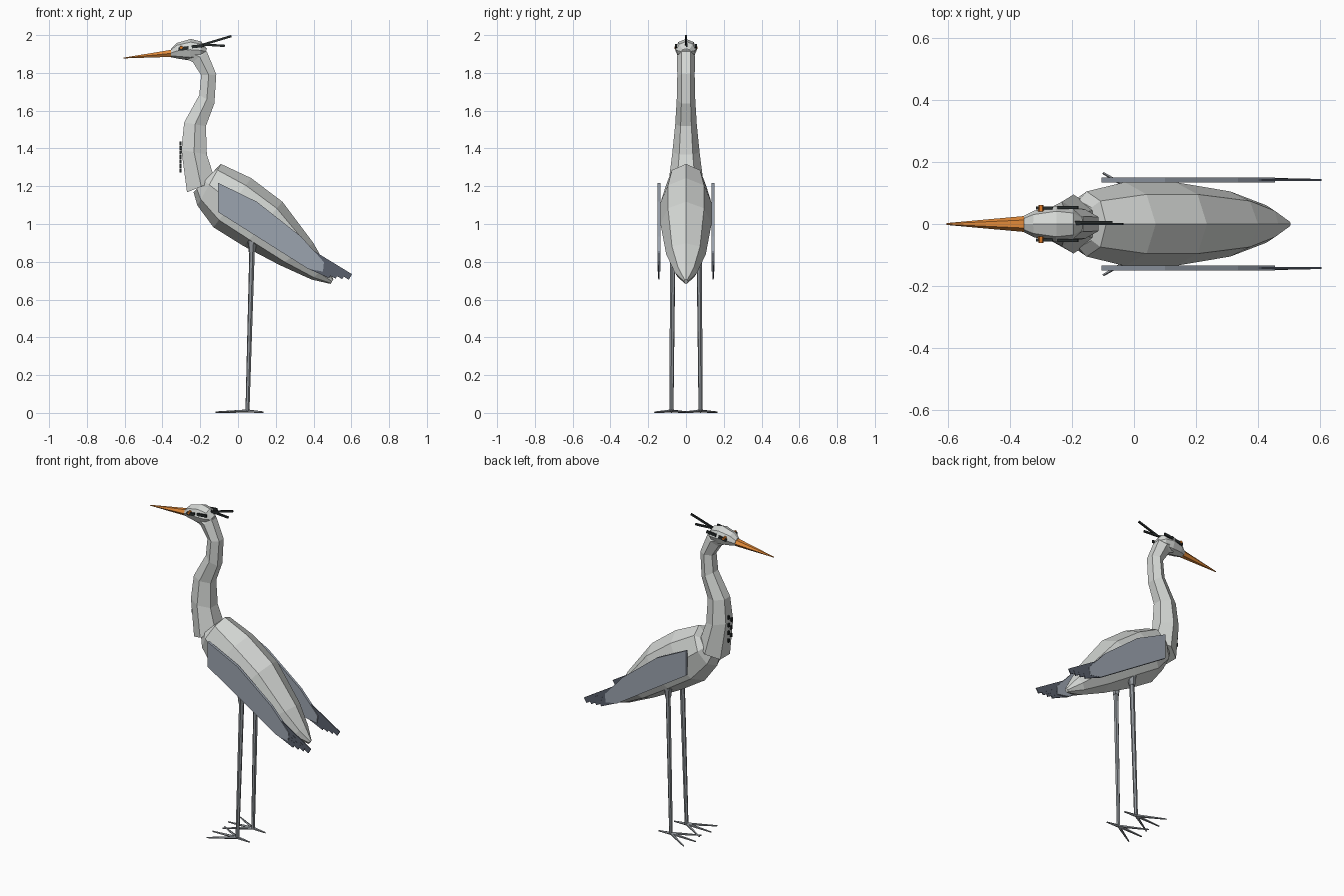
import bpy, bmesh, math
from mathutils import Vector

cube = bpy.data.objects.get("Cube")
if cube:
    bpy.data.objects.remove(cube, do_unlink=True)


def material(name, r, g, b):
    m = bpy.data.materials.new(name)
    m.use_nodes = True
    m.diffuse_color = (r, g, b, 1)
    m.node_tree.nodes["Principled BSDF"].inputs["Base Color"].default_value = (r, g, b, 1)
    return m


PALE = material("pale_grey", .66, .68, .66)
WING = material("blue_grey", .33, .37, .43)
SLATE = material("dark_slate", .10, .115, .15)
LEG = material("leg_grey", .28, .30, .32)
BEAK = material("beak_orange", .75, .25, .04)
EYE = material("eye_orange", .75, .20, .02)
BLACK = material("black", .02, .025, .025)


def finish(name, bm, mat):
    bmesh.ops.recalc_face_normals(bm, faces=bm.faces)
    mesh = bpy.data.meshes.new(name)
    bm.to_mesh(mesh)
    bm.free()
    mesh.materials.append(mat)
    obj = bpy.data.objects.new(name, mesh)
    bpy.context.collection.objects.link(obj)
    return obj


def skin(name, loops, mat):
    """Bridge equal-sized loops of points and cap both ends."""
    bm = bmesh.new()
    rings = [[bm.verts.new(p) for p in loop] for loop in loops]
    n = len(rings[0])
    for a, b in zip(rings, rings[1:]):
        for i in range(n):
            j = (i + 1) % n
            bm.faces.new((a[i], a[j], b[j], b[i]))
    bm.faces.new(rings[0])
    bm.faces.new(rings[-1][::-1])
    return finish(name, bm, mat)


def loft(name, sections, sides, mat, turn=0.0):
    """Each section is (x, z) of one edge, (x, z) of the other, half width."""
    angles = [turn + math.tau * i / sides for i in range(sides)]
    fit_u = max(abs(math.cos(a)) for a in angles)
    fit_y = max(abs(math.sin(a)) for a in angles)
    loops = []
    for tx, tz, bx, bz, w in sections:
        c = Vector((tx + bx, 0, tz + bz)) / 2
        u = Vector((tx - bx, 0, tz - bz)) / (2 * fit_u)
        loops.append([c + u * math.cos(a) + Vector((0, w * math.sin(a) / fit_y, 0))
                      for a in angles])
    return skin(name, loops, mat)


def plate(name, outline, y, thick, mat):
    return skin(name, [[(x, y + s * thick / 2, z) for x, z in outline] for s in (-1, 1)], mat)


def rod(name, p, q, r1, r2, mat, sides=6):
    p, q = Vector(p), Vector(q)
    rot = (q - p).to_track_quat('Z', 'Y')
    ring = [Vector((math.cos(math.tau * i / sides), math.sin(math.tau * i / sides), 0))
            for i in range(sides)]
    return skin(name, [[c + rot @ (v * r) for v in ring] for c, r in ((p, r1), (q, r2))], mat)


def bar(name, a, b, width, y, thick, mat):
    """Thin upright blade running from a to b in the side plane."""
    a, b = Vector(a), Vector(b)
    n = (b - a).orthogonal().normalized() * width / 2
    return plate(name, [a + n, b + n, b - n, a - n], y, thick, mat)


# Body, with a ridge along the back
loft("body", [
    (-.12, 1.29, -.235, 1.17, .075),
    (-.09, 1.32, -.215, 1.10, .105),
    (.07, 1.245, -.13, .985, .135),
    (.235, 1.12, .03, .885, .135),
    (.40, .90, .22, .785, .105),
    (.465, .785, .39, .708, .06),
    (.505, .71, .49, .685, .01)], 8, PALE)

# S-shaped neck
loft("neck", [
    (-.27, 1.17, -.12, 1.23, .095),
    (-.30, 1.395, -.165, 1.37, .072),
    (-.285, 1.54, -.17, 1.52, .057),
    (-.205, 1.685, -.125, 1.64, .049),
    (-.195, 1.79, -.115, 1.795, .046),
    (-.24, 1.86, -.165, 1.915, .048),
    (-.28, 1.88, -.25, 1.95, .04)], 6, PALE, math.pi / 6)

# Head and beak
loft("head", [
    (-.355, 1.93, -.355, 1.885, .026),
    (-.325, 1.96, -.32, 1.878, .043),
    (-.25, 1.982, -.255, 1.868, .058),
    (-.195, 1.968, -.20, 1.875, .05),
    (-.165, 1.93, -.175, 1.90, .025)], 8, PALE)
loft("beak", [
    (-.35, 1.925, -.35, 1.887, .026),
    (-.605, 1.883, -.605, 1.879, .003)], 6, BEAK, math.pi / 6)

# Crest plumes
bar("crest_upper", (-.215, 1.943), (-.035, 1.997), .012, 0, .008, BLACK)
bar("crest_lower", (-.23, 1.955), (-.07, 1.945), .012, .005, .008, BLACK)

# Dark flecks down the front of the neck
for i in range(7):
    z = 1.285 + i * .024
    bar("neck_fleck", (-.304, z - .011), (-.304, z + .011), .009,
        .014 * (-1) ** i, .012, BLACK)

for side, s in (("left", 1), ("right", -1)):
    # Face markings and eyes
    bar(side + "_brow_front", (-.315, 1.928), (-.262, 1.935), .018, s * .052, .009, BLACK)
    bar(side + "_brow_back", (-.245, 1.94), (-.18, 1.947), .016, s * .053, .009, BLACK)
    rod(side + "_eye", (-.30, s * .04, 1.936), (-.30, s * .061, 1.936), .01, .008, EYE)

    # Wing slab and stepped flight feathers
    plate(side + "_wing", [(-.105, 1.22), (.10, 1.12), (.335, .935), (.455, .80),
                           (.45, .75), (.37, .765), (-.105, 1.065)], s * .142, .016, WING)
    for k in range(4):
        bar(side + "_flight_feather", (.385, .85 - k * .024),
            (.595 - k * .035, .722 + k * .003), .034, s * (.142 + k * .001), .006, SLATE)

    # Leg
    foot = Vector((.05, s * .077, .012))
    hip = Vector((.075, s * .07, .89))
    rod(side + "_leg", foot, hip, .011, .015, LEG)
    rod(side + "_thigh_cuff", hip.lerp(foot, .04), hip + Vector((0, 0, .03)), .018, .026, LEG)

    # Toes: three forward, one back
    for toe, dx, dy in (("middle", -.17, 0), ("outer", -.15, .088),
                        ("inner", -.15, -.088), ("hind", .085, 0)):
        tip = foot + Vector((dx, s * dy, -.006))
        rod(side + "_" + toe + "_toe", foot, tip, .009, .004, LEG, 5)

# Rest the feet on the ground
bpy.context.view_layer.update()
meshes = [o for o in bpy.context.collection.objects if o.type == 'MESH']
low = min(v.co.z for o in meshes for v in o.data.vertices)
for o in meshes:
    o.location.z -= low
